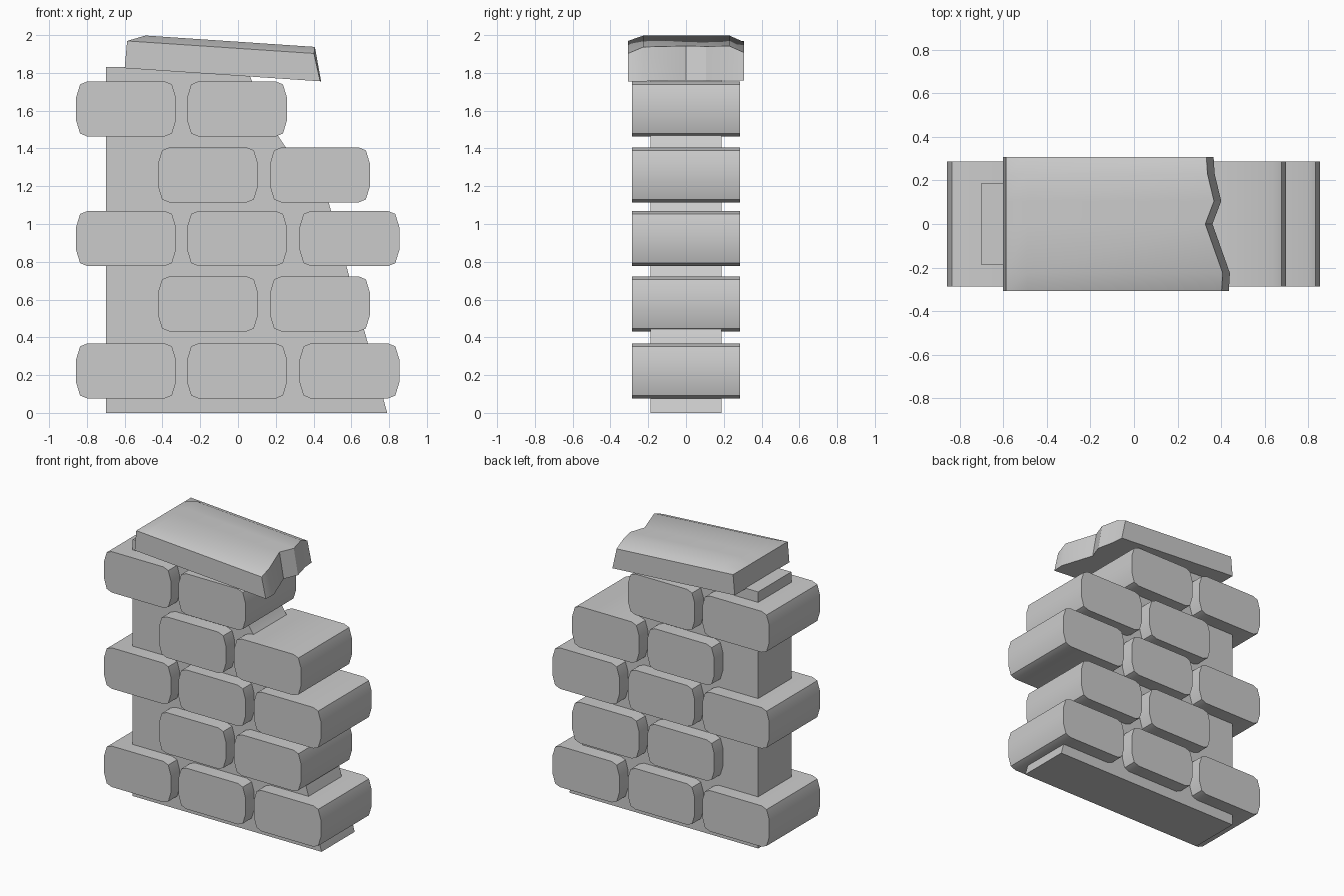
import bpy
import bmesh
import math

cube = bpy.data.objects.get("Cube")
if cube:
    bpy.data.objects.remove(cube, do_unlink=True)

# One plain stone colour
STONE = (0.6, 0.6, 0.6, 1)
stone = bpy.data.materials.new("grey stone")
stone.use_nodes = True
stone.diffuse_color = STONE
stone.node_tree.nodes["Principled BSDF"].inputs["Base Color"].default_value = STONE


def loft(name, rings):
    """Skin a row of matching rings and close both ends."""
    bm = bmesh.new()
    rows = [[bm.verts.new(p) for p in ring] for ring in rings]
    n = len(rows[0])
    for a, b in zip(rows, rows[1:]):
        for i in range(n):
            j = (i + 1) % n
            bm.faces.new((a[i], a[j], b[j], b[i]))
    bm.faces.new(rows[0])
    bm.faces.new(rows[-1])
    bmesh.ops.recalc_face_normals(bm, faces=bm.faces)
    mesh = bpy.data.meshes.new(name)
    bm.to_mesh(mesh)
    bm.free()
    mesh.materials.append(stone)
    obj = bpy.data.objects.new(name, mesh)
    bpy.context.collection.objects.link(obj)
    bpy.ops.object.select_all(action='DESELECT')
    obj.select_set(True)
    bpy.context.view_layer.objects.active = obj
    bpy.ops.object.shade_smooth_by_angle(angle=math.radians(30))
    return obj


def extrude(name, profile, half_depth):
    """Extrude an x-z profile evenly to the front and back."""
    return loft(name, [[(x, y, z) for x, z in profile] for y in (-half_depth, half_depth)])


# Mortar core with a broken right edge
extrude("mortar_core", [(-0.70, 0), (0.79, 0), (0.47, 1.15), (0.25, 1.41),
                        (0.21, 1.47), (0.04, 1.83), (-0.70, 1.83)], 0.187)

# Bricks: one worn corner mirrored to all four
W, H = 0.264, 0.146
corner = [(W, H - 0.085), (W - 0.021, H - 0.016), (W - 0.06, H)]
half = corner + [(-x, z) for x, z in reversed(corner)]
brick_profile = half + [(-x, -z) for x, z in half]

LONG_ROW, SHORT_ROW = (-0.593, -0.005, 0.59), (-0.159, 0.434)
courses = [(0.222, LONG_ROW), (0.577, SHORT_ROW), (0.923, LONG_ROW),
           (1.26, SHORT_ROW), (1.609, LONG_ROW[:2])]
for c, (cz, centres) in enumerate(courses, 1):
    for b, cx in enumerate(centres, 1):
        extrude(f"brick_course_{c}_{b}", [(cx + x, cz + z) for x, z in brick_profile], 0.286)

# Tilted coping slab with sloped margins and a jagged broken end
SIDE, TOP = 0.145, 0.18
break_line = [(-0.308, 0.435), (-0.225, 0.44), (0, 0.36),
              (0.105, 0.40), (0.23, 0.37), (0.308, 0.365)]
rings = []
for i, (y, end) in enumerate(break_line):
    crown = SIDE if i in (0, len(break_line) - 1) else TOP
    section = [(-0.60, 0), (-0.587, SIDE), (-0.49, crown), (end - 0.033, crown), (end, 0)]
    rings.append([(x, y, 1.825 - 0.067 * (x + 0.6) + h) for x, h in section])
loft("coping_slab", rings)
